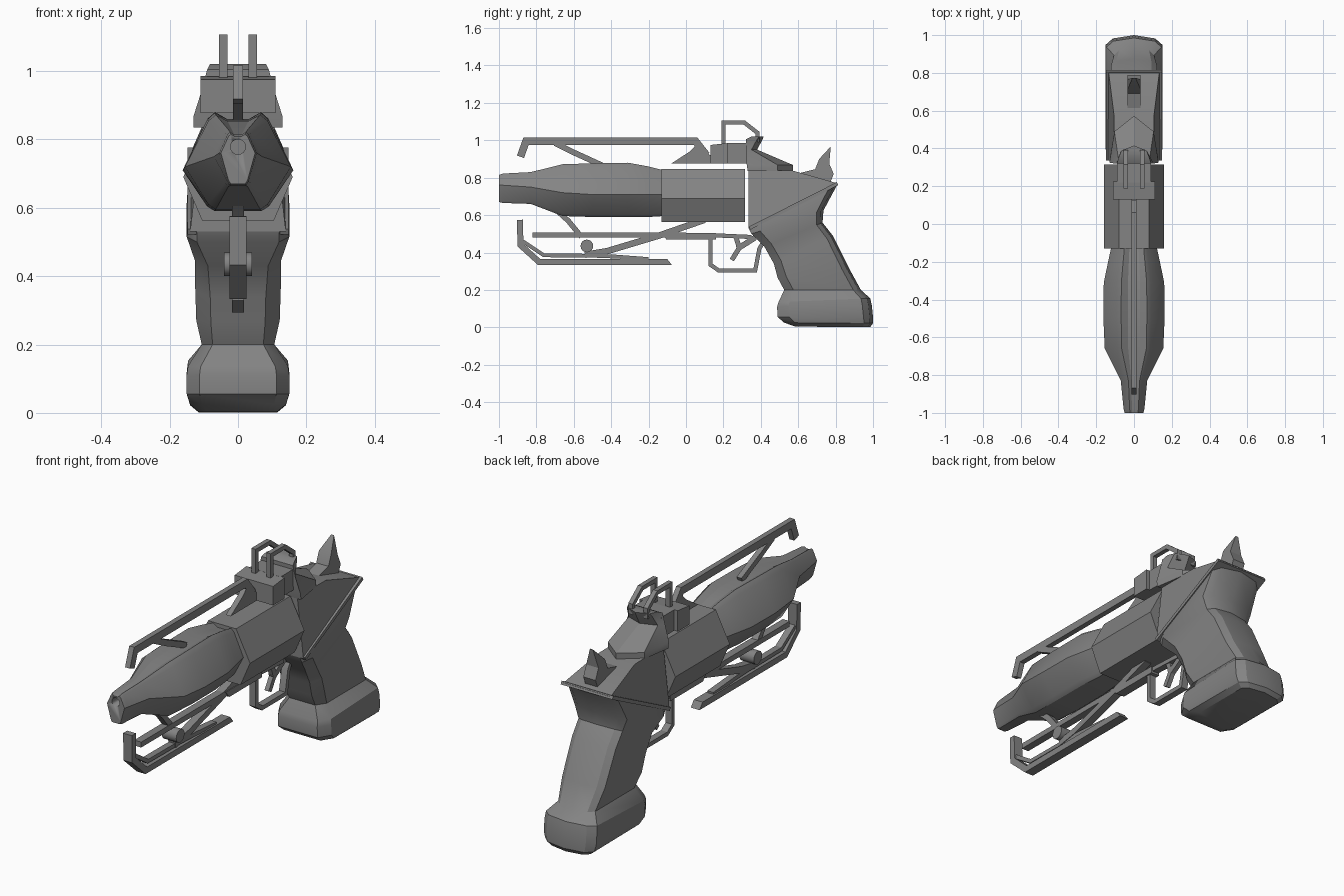
import bpy, bmesh, math
from mathutils import Vector

if "Cube" in bpy.data.objects:
    bpy.data.objects.remove(bpy.data.objects["Cube"])

gunmetal = bpy.data.materials.new("dark_grey")
gunmetal.diffuse_color = (.23, .23, .23, 1)
gunmetal.use_nodes = True
gunmetal.node_tree.nodes["Principled BSDF"].inputs["Base Color"].default_value = gunmetal.diffuse_color


def finish(name, bm, angle=28, bevel=0):
    bmesh.ops.recalc_face_normals(bm, faces=bm.faces)
    me = bpy.data.meshes.new(name)
    bm.to_mesh(me)
    bm.free()
    me.materials.append(gunmetal)
    ob = bpy.data.objects.new(name, me)
    bpy.context.collection.objects.link(ob)
    if bevel:
        m = ob.modifiers.new("bevel", "BEVEL")
        m.width, m.segments = bevel, 2
        m.limit_method, m.angle_limit = "ANGLE", math.radians(35)
    bpy.ops.object.select_all(action="DESELECT")
    ob.select_set(True)
    bpy.context.view_layer.objects.active = ob
    bpy.ops.object.shade_smooth_by_angle(angle=math.radians(angle))
    return ob


def loft(name, rings, **kw):
    """Skin a list of equal-length point rings and cap both ends."""
    bm = bmesh.new()
    vs = [[bm.verts.new(p) for p in r] for r in rings]
    n = len(vs[0])
    for a, b in zip(vs, vs[1:]):
        for i in range(n):
            bm.faces.new((a[i], a[(i + 1) % n], b[(i + 1) % n], b[i]))
    bm.faces.new(vs[0])
    bm.faces.new(vs[-1])
    return finish(name, bm, **kw)


def prism(name, profile, w, x=0, **kw):
    """Side profile of (y, z) or (y, z, half width), extruded across x."""
    sides = [[(x + s * (p[2] if len(p) > 2 else w), p[0], p[1]) for p in profile]
             for s in (-1, 1)]
    return loft(name, sides, **kw)


def strip(name, path, thick, w, x=0, **kw):
    """Flat bar of given thickness following a (y, z) path with mitred bends."""
    pts = [Vector(p) for p in path]
    up, low = [], []
    for i, p in enumerate(pts):
        d1 = (p - pts[i - 1]).normalized() if i else (pts[1] - p).normalized()
        d2 = (pts[i + 1] - p).normalized() if i < len(pts) - 1 else d1
        n1, n2 = Vector((-d1.y, d1.x)), Vector((-d2.y, d2.x))
        m = (n1 + n2).normalized()
        off = m * (thick / 2 / max(m.dot(n1), 0.4))
        up.append(p + off)
        low.append(p - off)
    return prism(name, [tuple(p) for p in up + low[::-1]], w, x, **kw)


def rod(name, y, z, r, depth, axis, sides=16):
    bm = bmesh.new()
    bmesh.ops.create_cone(bm, cap_ends=True, segments=sides, radius1=r, radius2=r, depth=depth)
    ob = finish(name, bm)
    ob.location = (0, y, z)
    ob.rotation_euler = (0, math.pi / 2, 0) if axis == "X" else (math.pi / 2, 0, 0)
    return ob


def mirrored(half):
    return half + [(-x, z) for x, z in reversed(half)]


# Barrel: faceted shroud with a grooved top, swelling in the middle
def barrel_ring(y, w, mid, top, bot):
    u, d = top - mid, mid - bot
    half = [(.2 * w, mid + .88 * u), (.42 * w, top), (.56 * w, mid + .88 * u), (w, mid),
            (.56 * w, mid - .88 * d), (.42 * w, bot)]
    return [(x, y, z) for x, z in mirrored(half)]


barrel = loft("barrel", [barrel_ring(*r) for r in (
    (-1, .05, .76, .815, .67), (-.98, .055, .76, .822, .665), (-.83, .07, .75, .83, .66),
    (-.66, .155, .72, .872, .595), (-.5, .162, .71, .877, .59), (-.31, .16, .71, .88, .59),
    (-.2, .137, .71, .86, .59), (-.12, .12, .71, .84, .595))])
bore = rod("bore_cutter", -1, .778, .022, .4, "Y")
bore.hide_render = True
bore.hide_set(True)
cut = barrel.modifiers.new("bore", "BOOLEAN")
cut.operation, cut.object = "DIFFERENCE", bore

# Chamber block: six-sided
sec = mirrored([(.08, .847), (.16, .69), (.105, .563)])
loft("chamber", [[(x, y, z) for x, z in sec] for y in (-.13, .315)])

# Frame behind the chamber, with the slanted rim it sits on
prism("frame", [(.335, .53, .14), (.81, .77, .135), (.57, .838, .105), (.335, .842, .105)], .14)
strip("frame_rim", [(.34, .53), (.81, .768)], .018, .148)


# Grip: sections tilted from front edge to back edge, f = front narrowing
def grip_ring(fy, fz, by, bz, w, f):
    half = [(0, f), (.12, 1), (.9, 1), (.965, .75)]
    pts = [(t, s * w) for t, s in half] + [(1, 0)] + [(t, -s * w) for t, s in half[::-1]]
    return [(x, fy + t * (by - fy), fz + t * (bz - fz)) for t, x in pts]


loft("grip", [grip_ring(*r) for r in (
    (.335, .53, .81, .765, .142, .85), (.35, .50, .735, .625, .15, .8),
    (.42, .43, .73, .56, .126, .7), (.47, .34, .785, .49, .125, .65),
    (.49, .265, .875, .31, .122, .65), (.525, .2, .935, .2, .106, .7),
    (.495, .135, .985, .155, .146, .75), (.487, .11, .993, .12, .15, .75),
    (.49, .055, 1, .055, .15, .75), (.525, .025, 1, .022, .14, .75),
    (.585, .004, .985, .001, .115, .8))], angle=26)

# Hammer
prism("hammer", [(.6, .80), (.61, .825), (.69, .845), (.712, .9), (.774, .967, .008),
                 (.766, .875), (.79, .82), (.77, .77)], .035)


# Rear sight base: pentagonal skirt, waist and flared cap
def base_ring(z, w, y0, y1, tip):
    return [(w, y0, z), (w * .8, y1, z), (0, tip, z), (-w * .8, y1, z), (-w, y0, z)]


loft("sight_base", [base_ring(*r) for r in (
    (.835, .13, .33, .49, .572), (.868, .13, .325, .49, .572), (.95, .104, .32, .35, .38),
    (1.005, .09, .32, .38, .41), (1.02, .082, .35, .39, .415))])
prism("sight_block_front", [(.13, .877), (.225, .877), (.225, .985), (.13, .975)], .11)
prism("sight_block_rear", [(.22, .877), (.33, .877), (.33, .985), (.22, .985)], .09)
for side, x in (("left", -.043), ("right", .043)):
    strip("sight_loop_" + side, [(.2, .97), (.2, 1.096), (.31, 1.096), (.382, 1.04), (.382, .99)],
          .022, .012, x)

# Top rail with its hooked nose, foot and strut
strip("top_rail", [(-.885, .912), (-.855, .996), (.05, .996), (.11, .92)], .04, .014)
prism("rail_foot", [(-.08, .875), (.02, .94), (.06, .98), (.13, .92), (.13, .875)], .014)
strip("rail_strut", [(-.7, .985), (-.6, .935), (-.44, .862)], .03, .014)

# Underside: guide bar, slide, lever arm and pivot
strip("guide_bar", [(-.82, .494), (0, .494)], .028, .02)
prism("slide", [(-.135, .505), (-.105, .47), (.16, .47), (.16, .505)], .024)
strip("lever_arm", [(.1, .575), (-.14, .492), (-.42, .408), (-.54, .388)], .034, .02)
strip("front_strut", [(-.68, .615), (-.63, .57), (-.56, .485)], .028, .018)
rod("lever_pivot", -.53, .435, .034, .082, "X")

# Lower hook: outer runner with slanted tail and an inner strip
strip("lower_hook", [(-.888, .575), (-.885, .44), (-.785, .349), (-.1, .349)], .032, .025)
prism("hook_tail", [(-.11, .365), (-.1, .365), (-.075, .333), (-.11, .333)], .025)
strip("lower_hook_inner", [(-.872, .46), (-.76, .385), (-.5, .383), (-.37, .378), (-.2, .365)], .02, .017)

# Trigger guard and trigger
strip("trigger_guard", [(.35, .483), (.13, .493), (.13, .335), (.175, .304), (.37, .304),
                        (.392, .42), (.41, .45)], .022, .018)
strip("trigger", [(.265, .49), (.285, .425), (.245, .36)], .026, .012)
strip("trigger_link", [(.275, .42), (.37, .48)], .03, .012)
